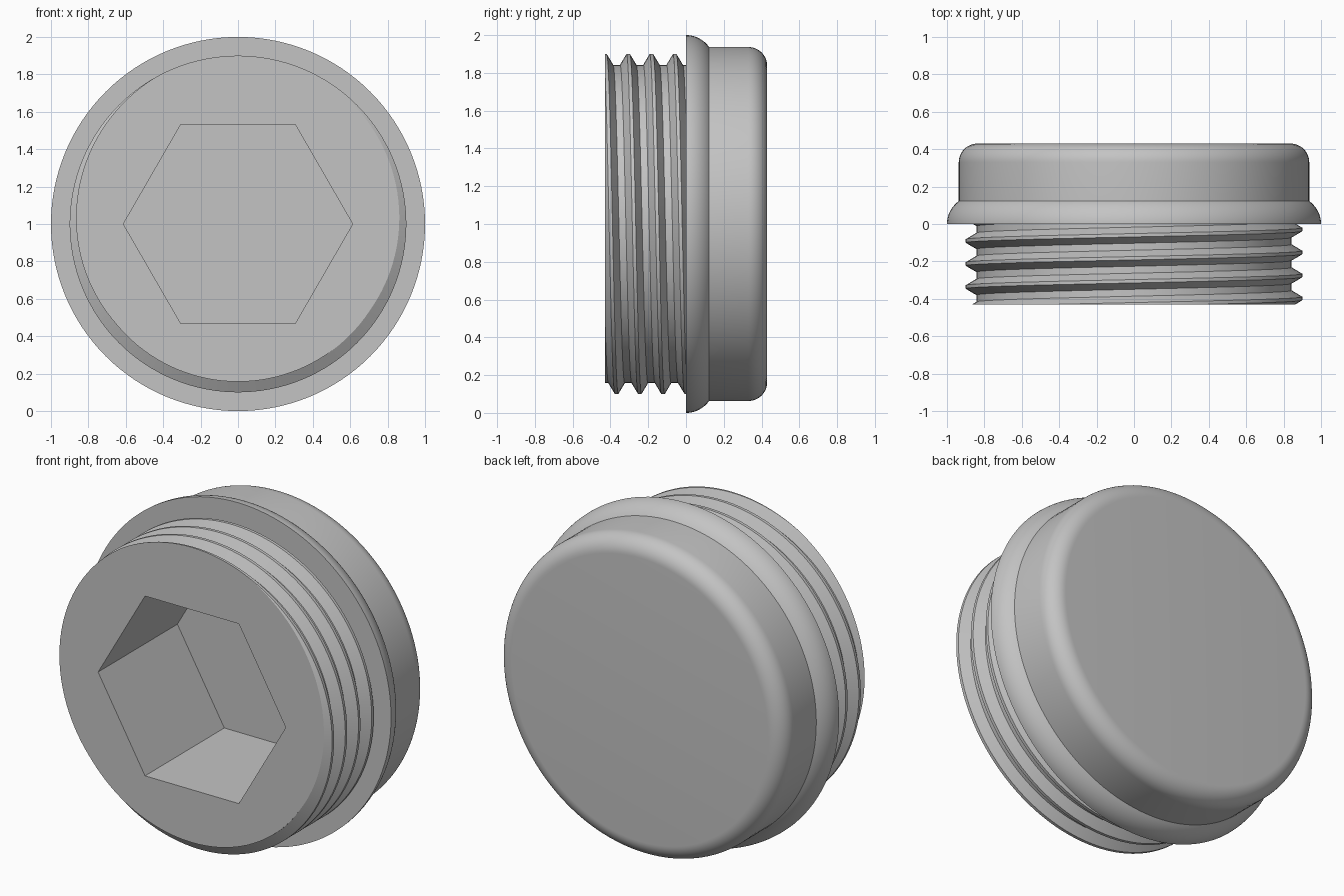
import bpy, bmesh, math
from mathutils import Vector

cube = bpy.data.objects.get("Cube")
if cube:
    bpy.data.objects.remove(cube, do_unlink=True)

SEG = 128                 # segments around the axis
FRONT, BACK = -0.43, 0.43
PITCH = 0.123
ROOT_R, CREST_R = 0.843, 0.90

grey = bpy.data.materials.new("plain grey")
grey.use_nodes = True
colour = (0.55, 0.55, 0.55, 1)
grey.diffuse_color = colour
grey.node_tree.nodes["Principled BSDF"].inputs["Base Color"].default_value = colour


def polar(r, t, y):
    """Point around the plug axis; t starts at the top and turns towards +x."""
    return Vector((r * math.sin(t), y, 1 + r * math.cos(t)))


def finish(bm, name):
    mesh = bpy.data.meshes.new(name)
    bm.to_mesh(mesh)
    bm.free()
    mesh.materials.append(grey)
    obj = bpy.data.objects.new(name, mesh)
    bpy.context.collection.objects.link(obj)
    bpy.ops.object.select_all(action='DESELECT')
    obj.select_set(True)
    bpy.context.view_layer.objects.active = obj
    bpy.ops.object.shade_smooth_by_angle(angle=math.radians(25))
    return obj


def arc(cr, cy, radius, start, end, steps):
    """Profile arc as (radius, y) points; angles in radians from outward."""
    return [(cr + radius * math.cos(start + (end - start) * i / steps),
             cy + radius * math.sin(start + (end - start) * i / steps))
            for i in range(steps + 1)]


# Rounded cap with its flange, turned from one profile
body_r, fillet = 0.937, 0.1
flange_arc = arc(0.85, 0, 0.15, 0, math.acos((body_r - 0.85) / 0.15), 10)
back_arc = arc(body_r - fillet, BACK - fillet, fillet, 0, math.pi / 2, 12)
profile = [(0.8, 0)] + flange_arc + back_arc
bm = bmesh.new()
rings = [[bm.verts.new(polar(r, math.tau * j / SEG, y)) for j in range(SEG)]
         for r, y in profile]
for a, b in zip(rings, rings[1:]):
    for j in range(SEG):
        k = (j + 1) % SEG
        bm.faces.new((a[j], a[k], b[k], b[j]))
back_face = bm.faces.new(rings[-1])
back_face.normal_update()
if back_face.normal.y < 0:
    bmesh.ops.reverse_faces(bm, faces=bm.faces[:])
finish(bm, "flanged_cap")

# Helical thread: a repeated trapezoid swept around, then trimmed at both ends
bm = bmesh.new()
section = [(-0.043, ROOT_R), (-0.009, CREST_R), (0.009, CREST_R), (0.043, ROOT_R)]
lines = []
for turn in range(-5, 3):
    for dy, r in section:
        y0 = -0.06 + turn * PITCH + dy
        lines.append([bm.verts.new(polar(r, math.tau * j / SEG, y0 + PITCH * j / SEG))
                      for j in range(SEG + 1)])
for a, b in zip(lines, lines[1:]):
    for j in range(SEG):
        bm.faces.new((a[j], b[j], b[j + 1], a[j + 1]))
bmesh.ops.remove_doubles(bm, verts=bm.verts[:], dist=1e-4)


def trim(y, direction):
    geom = bm.verts[:] + bm.edges[:] + bm.faces[:]
    cut = bmesh.ops.bisect_plane(bm, geom=geom, dist=1e-5, plane_co=(0, y, 0),
                                 plane_no=(0, direction, 0), clear_outer=True)
    return [e for e in cut["geom_cut"] if isinstance(e, bmesh.types.BMEdge)]


trim(0, 1)
rim = [e for e in trim(FRONT, -1) if e.is_valid and e.is_boundary]

# Hexagonal socket sunk into the front
def hexagon(y):
    return [bm.verts.new(polar(0.613, math.pi / 2 + i * math.pi / 3, y)) for i in range(6)]


mouth, floor = hexagon(FRONT), hexagon(0.31)
for i in range(6):
    k = (i + 1) % 6
    bm.faces.new((mouth[i], mouth[k], floor[k], floor[i]))
bm.faces.new(floor)
mouth_edges = [bm.edges.get((mouth[i], mouth[(i + 1) % 6])) for i in range(6)]

# Flat front face between the thread end and the socket
bmesh.ops.triangle_fill(bm, use_beauty=True, edges=rim + mouth_edges, normal=(0, -1, 0))
bmesh.ops.recalc_face_normals(bm, faces=bm.faces[:])
front = [f for f in bm.faces if all(abs(v.co.y - FRONT) < 1e-4 for v in f.verts)]
if front and sum(f.normal.y * f.calc_area() for f in front) > 0:
    bmesh.ops.reverse_faces(bm, faces=bm.faces[:])
finish(bm, "threaded_plug")
